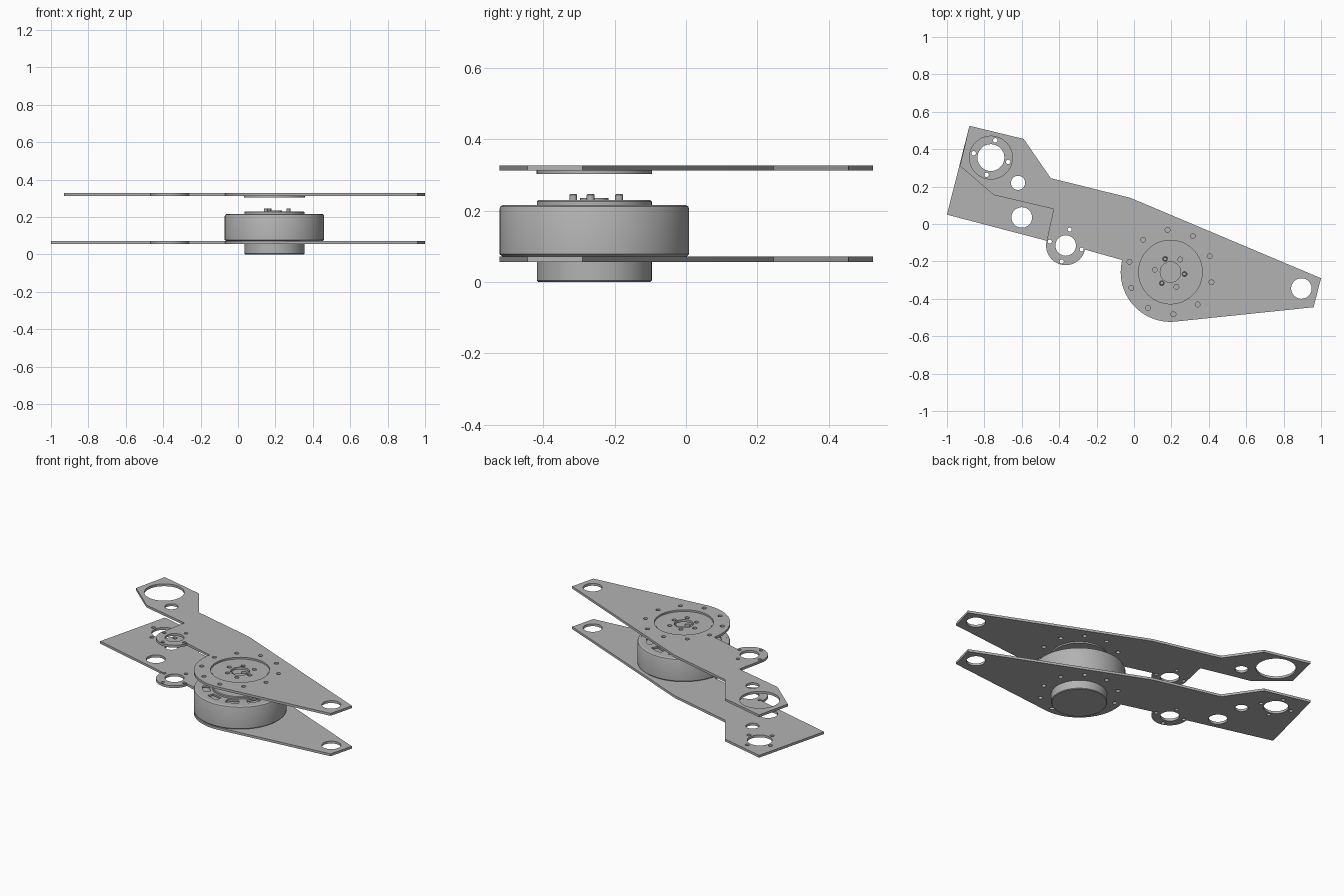
import bpy, bmesh
from math import sin, cos, radians, pi

cube = bpy.data.objects.get("Cube")
if cube:
    bpy.data.objects.remove(cube)

grey = bpy.data.materials.new("machined grey")
grey.use_nodes = True
grey.diffuse_color = (0.45, 0.45, 0.45, 1)
grey.node_tree.nodes["Principled BSDF"].inputs["Base Color"].default_value = (0.45, 0.45, 0.45, 1)

MX, MY, MR = 0.195, -0.257, 0.266      # motor axis and radius
RX, RY = -0.365, -0.115                # idler lug centre


def arc(cx, cy, r, a0, a1, n=40):
    steps = [radians(a0 + (a1 - a0) * i / n) for i in range(n + 1)]
    return [(cx + r * cos(a), cy + r * sin(a)) for a in steps]


def hole(cx, cy, r, n=32):
    return arc(cx, cy, r, 0, 360, n)[:-1]


def hole_ring(cx, cy, ring, r, count, start):
    return [hole(*p, r, 16) for p in arc(cx, cy, ring, start, start + 360, count)[:-1]]


def finish(name, bm):
    bmesh.ops.remove_doubles(bm, verts=bm.verts, dist=1e-5)
    bmesh.ops.recalc_face_normals(bm, faces=bm.faces)
    mesh = bpy.data.meshes.new(name)
    bm.to_mesh(mesh)
    bm.free()
    mesh.materials.append(grey)
    obj = bpy.data.objects.new(name, mesh)
    bpy.context.collection.objects.link(obj)
    bpy.ops.object.select_all(action='DESELECT')
    obj.select_set(True)
    bpy.context.view_layer.objects.active = obj
    bpy.ops.object.shade_smooth_by_angle(angle=radians(30))
    return obj


def sheet(name, loops, z0, z1):
    """Flat plate: the first loop is the outline, the others are holes."""
    curve = bpy.data.curves.new(name + " outline", 'CURVE')
    curve.dimensions = '2D'
    curve.fill_mode = 'BOTH'
    curve.extrude = (z1 - z0) / 2
    for loop in loops:
        spline = curve.splines.new('POLY')
        spline.points.add(len(loop) - 1)
        for point, (x, y) in zip(spline.points, loop):
            point.co = (x, y, 0, 1)
        spline.use_cyclic_u = True
    temp = bpy.data.objects.new(name + " outline", curve)
    bpy.context.collection.objects.link(temp)
    graph = bpy.context.evaluated_depsgraph_get()
    mesh = bpy.data.meshes.new_from_object(temp.evaluated_get(graph))
    bm = bmesh.new()
    bm.from_mesh(mesh)
    bpy.data.objects.remove(temp)
    bpy.data.curves.remove(curve)
    bpy.data.meshes.remove(mesh)
    bmesh.ops.translate(bm, verts=bm.verts, vec=(0, 0, (z0 + z1) / 2))
    return finish(name, bm)


def lathe(name, profile, cx=MX, cy=MY, steps=72):
    """Turned part from (radius, height) points."""
    bm = bmesh.new()
    verts = [bm.verts.new((cx + r, cy, z)) for r, z in profile]
    edges = [bm.edges.new(pair) for pair in zip(verts, verts[1:])]
    bmesh.ops.spin(bm, geom=verts + edges, cent=(cx, cy, 0), axis=(0, 0, 1),
                   angle=2 * pi, steps=steps)
    return finish(name, bm)


# Outline and holes shared by both side plates
shared = [(-0.88, 0.525), (-0.59, 0.455), (-0.445, 0.245), (-0.02, 0.14),
          (1.0, -0.29), (0.96, -0.445)]
shared += arc(MX, MY, MR, 275.7, 166) + arc(RX, RY, 0.105, 348, 166)
holes = [hole(0.895, -0.345, 0.055), hole(-0.62, 0.22, 0.038), hole(RX, RY, 0.055)]
holes += hole_ring(RX, RY, 0.088, 0.011, 4, 76)
holes += hole_ring(MX, MY, 0.226, 0.013, 10, 94)

# Lower plate with the pivot bearing hole and its screws
sheet("lower_plate", [shared + [(-1.0, 0.05)]] + holes
      + [hole(-0.765, 0.355, 0.072), hole(-0.6, 0.035, 0.055)]
      + hole_ring(-0.765, 0.355, 0.095, 0.012, 4, 76), 0.056, 0.071)

# Upper plate with a cut-away corner and larger openings
sheet("upper_plate",
      [shared + [(-0.43, 0.08), (-0.75, 0.155), (-0.93, 0.31)]] + holes
      + [hole(-0.765, 0.355, 0.115), hole(MX, MY, 0.17, 64)], 0.312, 0.327)

# Hub disc seated in the upper plate
sheet("hub_disc", [hole(MX, MY, 0.162, 64), hole(MX, MY, 0.055)]
      + hole_ring(MX, MY, 0.076, 0.013, 3, 112)
      + hole_ring(MX, MY, 0.085, 0.013, 3, 52), 0.303, 0.318)
lathe("hub_rim", [(0.161, 0.312), (0.171, 0.312), (0.171, 0.316), (0.161, 0.316), (0.161, 0.312)])

# Motor can with rounded edges and an open top
lathe("motor_body", [(0, 0.071), (0.258, 0.071), (MR, 0.078), (MR, 0.205), (0.263, 0.212),
                     (0.256, 0.216), (0.248, 0.216), (0.248, 0.19), (0, 0.19)])

# Motor cap with a ring of vent slots
slots = [arc(MX, MY, 0.215, a - 11, a + 11, 8) + arc(MX, MY, 0.175, a + 11, a - 11, 8)
         for a in range(4, 364, 36)]
sheet("motor_cap", [hole(MX, MY, 0.249, 72)] + slots, 0.204, 0.2155)

# Output flange, shaft and bolts
lathe("motor_flange", [(0, 0.205), (0.161, 0.205), (0.161, 0.226), (0.157, 0.23), (0, 0.23)])
lathe("shaft_collar", [(0.013, 0.229), (0.04, 0.229), (0.04, 0.235), (0.013, 0.235), (0.013, 0.229)], steps=32)
for i, (x, y) in enumerate(arc(MX, MY, 0.075, 112, 352, 2)):
    lathe(f"flange_bolt_{i + 1}", [(0, 0.228), (0.011, 0.228), (0.011, 0.244),
                                   (0.009, 0.246), (0, 0.246)], x, y, 20)

# Lower motor boss
lathe("motor_boss", [(0, 0), (0.157, 0), (0.161, 0.004), (0.161, 0.06), (0, 0.06)])
